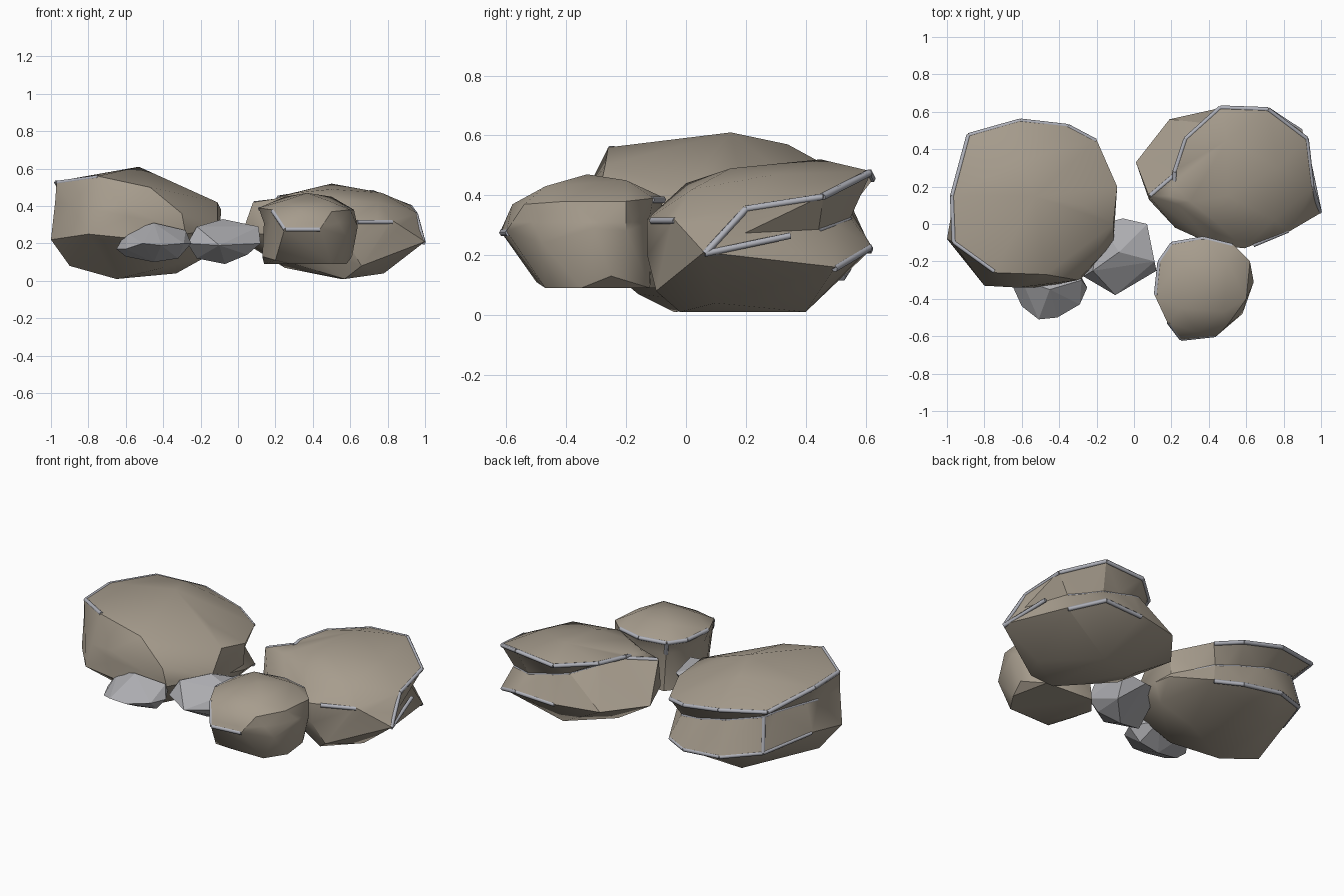
import bpy, bmesh, math
from mathutils import Vector

cube = bpy.data.objects.get("Cube")
if cube:
    bpy.data.objects.remove(cube, do_unlink=True)


def material(name, rgb):
    mat = bpy.data.materials.new(name)
    mat.use_nodes = True
    mat.diffuse_color = (*rgb, 1)
    mat.node_tree.nodes["Principled BSDF"].inputs["Base Color"].default_value = (*rgb, 1)
    return mat


brown = material("brown stone", (0.385, 0.335, 0.268))
worn = material("worn pale edge", (0.43, 0.44, 0.49))
grey = material("grey stone", (0.41, 0.41, 0.43))


def add_object(name, data, mat):
    data.materials.append(mat)
    bpy.context.collection.objects.link(bpy.data.objects.new(name, data))


def worn_strips(name, centre, segments):
    """Pale strips half sunk into the stone along the given pairs of points."""
    curve = bpy.data.curves.new(name, 'CURVE')
    curve.dimensions = '3D'
    curve.bevel_depth = 0.012
    curve.bevel_resolution = 1
    curve.use_fill_caps = True
    for segment in segments:
        spline = curve.splines.new('POLY')
        spline.points.add(1)
        for point, co in zip(spline.points, segment):
            inward = Vector((centre.x - co.x, centre.y - co.y, 0)).normalized()
            point.co = (*(co + inward * 0.008 - Vector((0, 0, 0.005))), 1)
    add_object(name, curve, worn)


def build_rock(name, corners, mat, smooth_angle=0, crack=None):
    """Wrap a hull round corner points (in hundredths), then press a crack into one side."""
    bm = bmesh.new()
    for c in corners:
        bm.verts.new(Vector(c) / 100)
    bmesh.ops.convex_hull(bm, input=bm.verts)
    bmesh.ops.delete(bm, geom=[v for v in bm.verts if not v.link_faces], context='VERTS')
    bmesh.ops.recalc_face_normals(bm, faces=bm.faces)

    if crack:
        centre = Vector(crack["centre"])
        normal = Vector((-crack["slope"], 0, 1)).normalized()
        heading = math.radians(crack["heading"])
        facing = Vector((math.cos(heading), math.sin(heading), 0))

        def weight(co):
            out = co - centre
            out.z = 0
            return min(1, max(0, out.normalized().dot(facing) + crack["spread"]))

        geom = bm.verts[:] + bm.edges[:] + bm.faces[:]
        cut = bmesh.ops.bisect_plane(bm, geom=geom, dist=0.001, plane_co=centre,
                                     plane_no=normal)["geom_cut"]
        for v in [g for g in cut if isinstance(g, bmesh.types.BMVert)]:
            inward = centre - v.co
            inward.z = 0
            v.co += inward.normalized() * crack["depth"] * weight(v.co)
        bmesh.ops.remove_doubles(bm, verts=bm.verts, dist=0.015)
        bmesh.ops.triangulate(bm, faces=bm.faces)

        # Pale strips on the sharp edges round the crack, and along chipped corners
        def is_worn(e):
            near = all(abs((v.co - centre).dot(normal)) < crack["reach"] for v in e.verts)
            faced = all(weight(v.co) > 0.3 for v in e.verts)
            return near and faced and e.calc_face_angle(0) > math.radians(38)

        segments = [[v.co for v in e.verts] for e in bm.edges if is_worn(e)]
        for path in crack["chips"]:
            points = [Vector(p) / 100 for p in path]
            segments += zip(points, points[1:])
        worn_strips(name + "_worn_edges", centre, segments)

    for f in bm.faces:
        f.smooth = smooth_angle > 0
    for e in bm.edges:
        e.smooth = e.calc_face_angle(0) < math.radians(smooth_angle)
    mesh = bpy.data.meshes.new(name)
    bm.to_mesh(mesh)
    bm.free()
    add_object(name, mesh, mat)


# Large boulder: crown, upper rim, front facets, lower ridge, underside
build_rock(
    "large_boulder",
    [(-53, 15, 61), (-75, -26, 56), (-47, -27, 50), (-27, 10, 49), (-60, 34, 57),
     (-98, 15, 53), (-89, 48, 48), (-61, 56, 45), (-35, 53, 40), (-20, 45, 37),
     (-9, 20, 38), (-11, 0, 42), (-97, -10, 53),
     (-80, -33, 25), (-62, -34, 40), (-30, -30, 36), (-28, -29, 25), (-50, -34, 22),
     (-100, -8, 22), (-96, 15, 25), (-83, 44, 20), (-61, 55, 16), (-35, 53, 13),
     (-20, 45, 13), (-9, 20, 22), (-11, -10, 28),
     (-90, 0, 8), (-65, 39, 4), (-33, 10, 4), (-65, -4, 1), (-15, 5, 14),
     (-40, -16, 7)],
    brown, smooth_angle=30,
    crack=dict(centre=(-0.54, 0.12, 0.335), slope=-0.2, heading=105, spread=0.22,
               depth=0.1, reach=0.2,
               chips=[[(-98, 15, 53), (-97, -10, 53), (-75, -26, 56)]]))

# Medium boulder: crown, upper rim, lower ridge, front facets, underside
build_rock(
    "medium_boulder",
    [(50, 45, 52), (50, 15, 49), (77, 30, 47), (30, 12, 47), (45, 0, 44), (75, 2, 42),
     (96, 20, 36), (93, 46, 40), (72, 62, 48), (46, 63, 46), (27, 46, 46),
     (8, 15, 42), (21, 28, 45),
     (100, 6, 21), (90, 50, 16), (72, 62, 23), (46, 62, 22), (19, 56, 22),
     (1, 33, 22), (8, 13, 25), (22, -2, 25),
     (42, -11, 30), (59, -13, 32), (59, -13, 20), (83, -4, 32), (66, -10, 8),
     (57, -2, 1), (78, 10, 4), (55, 40, 1), (25, 30, 7), (20, 10, 12)],
    brown, smooth_angle=30,
    crack=dict(centre=(0.52, 0.25, 0.365), slope=-0.2, heading=100, spread=0.55,
               depth=0.08, reach=0.2,
               chips=[[(100, 6, 21), (96, 20, 36), (93, 46, 40)],
                      [(100, 6, 21), (94, 35, 27)],
                      [(64, -12, 32), (83, -4, 32)]]))

# Small boulder: crown, upper rim, middle, underside
build_rock(
    "small_boulder",
    [(37, -33, 47), (25, -20, 45), (50, -20, 45), (25, -45, 43), (48, -47, 43),
     (62, -20, 38), (53, -11, 39), (37, -7, 39), (20, -10, 39), (13, -20, 39),
     (11, -38, 39), (18, -53, 38), (34, -58, 37), (50, -54, 37), (60, -40, 38),
     (64, -31, 29), (25, -62, 28), (44, -60, 28), (58, -48, 24), (62, -20, 28),
     (61, -25, 13), (53, -12, 9), (22, -10, 9), (14, -20, 9), (13, -38, 13),
     (20, -50, 11), (28, -47, 9), (50, -47, 9), (58, -35, 9)],
    brown, smooth_angle=32,
    crack=dict(centre=(0.37, -0.35, 0.31), slope=0, heading=130, spread=0.2,
               depth=0.03, reach=0.12,
               chips=[[(18, -53, 38), (25, -62, 28), (44, -60, 28)]]))

# Faceted grey stones
build_rock(
    "front_pebble",
    [(-65, -33, 17), (-60, -44, 17), (-51, -51, 20), (-41, -50, 19), (-29, -43, 20),
     (-25, -34, 20), (-60, -30, 26), (-45, -35, 31), (-28, -30, 27),
     (-60, -35, 13), (-45, -33, 10), (-32, -33, 12), (-55, -17, 20), (-34, -18, 20)],
    grey)

build_rock(
    "middle_pebble",
    [(12, -25, 20), (7, 0, 28), (-6, 3, 24), (-18, 0, 25), (-27, -28, 20),
     (-10, -38, 19), (-22, -25, 29), (-8, -15, 33), (11, -20, 29), (-7, -20, 9),
     (-22, -22, 12), (5, -8, 15), (5, -25, 14)],
    grey)
